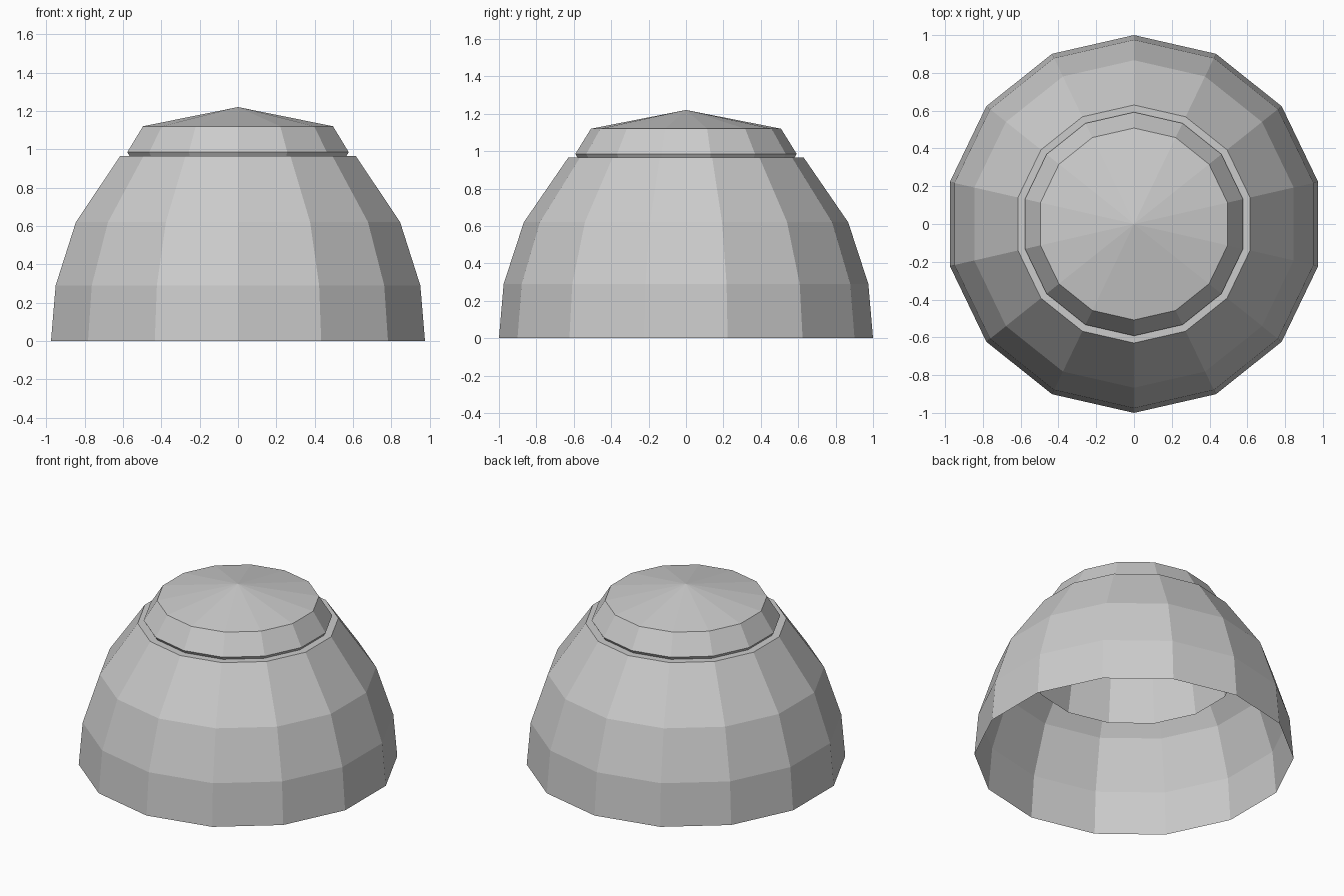
import bpy
import bmesh
from math import cos, sin, pi

SIDES = 14

cube = bpy.data.objects.get("Cube")
if cube:
    bpy.data.objects.remove(cube, do_unlink=True)

grey = bpy.data.materials.new("light grey")
grey.use_nodes = True
colour = (0.6, 0.6, 0.6, 1.0)
grey.diffuse_color = colour
grey.node_tree.nodes["Principled BSDF"].inputs["Base Color"].default_value = colour


def lathe(name, profile):
    """Sweep (radius, height) points round z; radius zero makes a point."""
    bm = bmesh.new()
    rings = []
    for r, z in profile:
        if r == 0:
            rings.append([bm.verts.new((0, 0, z))] * SIDES)
        else:
            angles = [pi / 2 + 2 * pi * k / SIDES for k in range(SIDES)]
            rings.append([bm.verts.new((r * cos(a), r * sin(a), z)) for a in angles])
    for low, high in zip(rings, rings[1:]):
        for k in range(SIDES):
            n = (k + 1) % SIDES
            corners = [low[k], low[n], high[n], high[k]]
            bm.faces.new(list(dict.fromkeys(corners)))
    mesh = bpy.data.meshes.new(name)
    bm.to_mesh(mesh)
    bm.free()
    mesh.materials.append(grey)
    obj = bpy.data.objects.new(name, mesh)
    bpy.context.scene.collection.objects.link(obj)
    return obj


# Open dome with a flat lip that turns down into an inner collar
lathe("dome_shell", [(1, 0), (0.975, 0.29), (0.867, 0.62), (0.63, 0.965),
                     (0.58, 0.965), (0.64, 0.6)])

# Shallow pointed cap with a small undercut, seated on the lip
lathe("cap", [(0.58, 0.965), (0.592, 0.985), (0.508, 1.12), (0, 1.22)])
